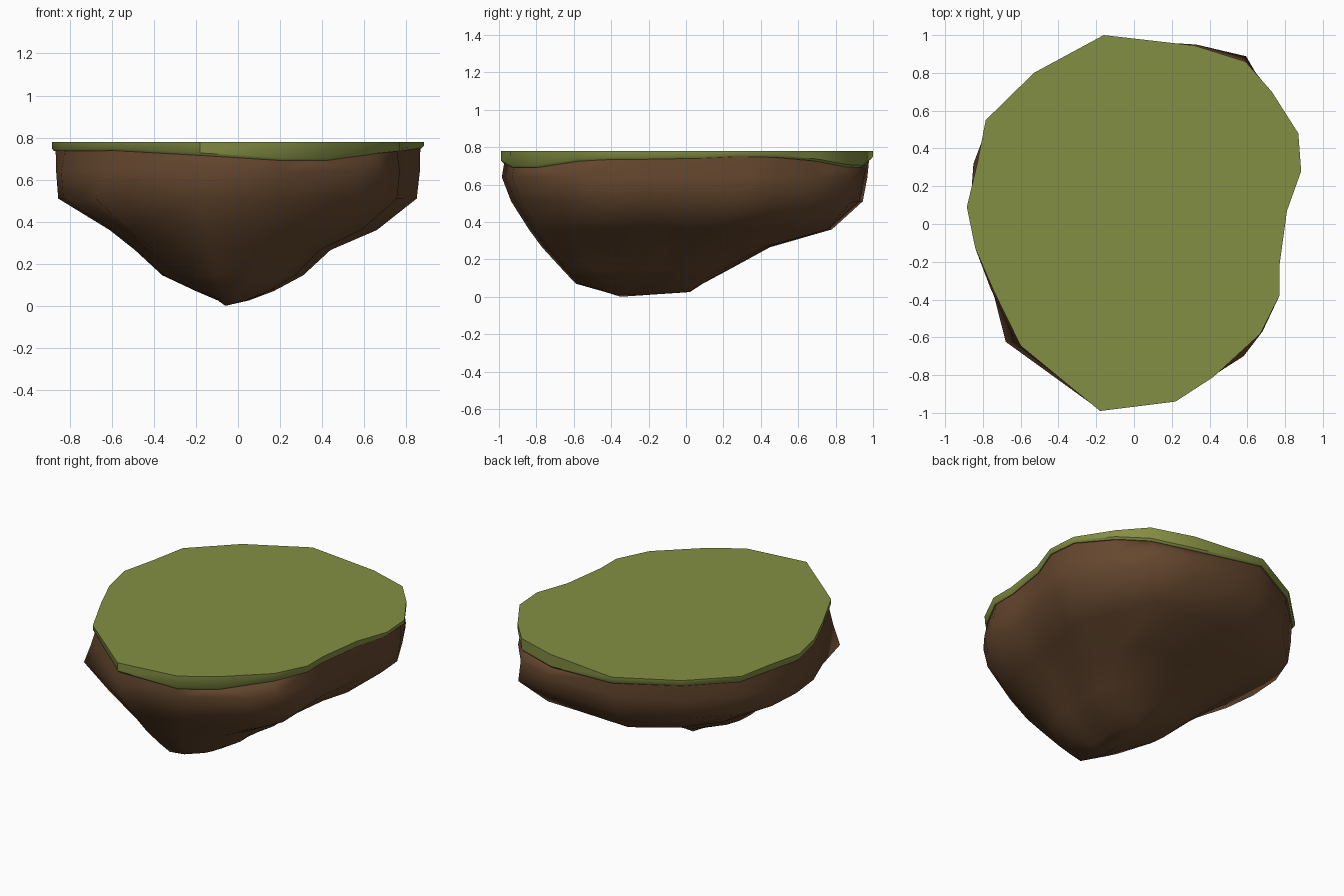
import bpy, bmesh

if "Cube" in bpy.data.objects:
    bpy.data.objects.remove(bpy.data.objects["Cube"])

TOP = 0.78
TIP = (-0.06, -0.35)  # lowest point of the rock

# Grass outline, clockwise from the back: x, y, height of the turf's lower edge
GRASS = [(-0.16, 1.0, .735), (0.32, 0.945, .69), (0.59, 0.86, .695), (0.73, 0.70, .725),
         (0.87, 0.48, .745), (0.885, 0.28, .75), (0.81, 0.07, .74), (0.77, -0.22, .735),
         (0.77, -0.38, .735), (0.67, -0.58, .725), (0.42, -0.81, .69), (0.22, -0.94, .69),
         (-0.18, -0.99, .715), (-0.60, -0.645, .738), (-0.74, -0.36, .735), (-0.84, -0.13, .735),
         (-0.885, 0.09, .735), (-0.83, 0.32, .735), (-0.785, 0.55, .74), (-0.53, 0.80, .74)]

# Widest outline of the rock
ROCK = [(-0.16, 0.97), (0.33, 0.95), (0.585, 0.875), (0.73, 0.695),
        (0.85, 0.47), (0.865, 0.28), (0.80, 0.07), (0.765, -0.20),
        (0.77, -0.38), (0.68, -0.57), (0.58, -0.70), (0.22, -0.93),
        (-0.18, -0.985), (-0.63, -0.62), (-0.76, -0.34), (-0.84, -0.13),
        (-0.865, 0.09), (-0.85, 0.32), (-0.77, 0.53), (-0.52, 0.78)]

# Rock levels: z, left, right, front, back extents
LEVELS = [(0.75, -.865, .86, -.965, .965), (0.64, -.865, .865, -.985, .97),
          (0.51, -.855, .85, -.935, .945), (0.36, -.61, .66, -.84, .78),
          (0.265, -.49, .44, -.77, .45), (0.145, -.36, .31, -.66, .23),
          (0.07, -.20, .17, -.59, .09), (0.025, -.095, .05, -.43, .02)]

# Corners of the rock that bulge out below the rim: outline index, strength
BULGES = {13: 0.2, 2: 0.06}


def material(name, rgb):
    m = bpy.data.materials.new(name)
    m.diffuse_color = (*rgb, 1)
    m.use_nodes = True
    m.node_tree.nodes["Principled BSDF"].inputs["Base Color"].default_value = m.diffuse_color
    return m


def loft(name, rings, mat, angle, tip=None):
    """Skin a stack of rings, cap the first, and cap or point the last."""
    bm = bmesh.new()
    vs = [[bm.verts.new(p) for p in r] for r in rings]
    n = len(rings[0])
    for a, b in zip(vs, vs[1:]):
        for i in range(n):
            j = (i + 1) % n
            bm.faces.new((a[i], a[j], b[j], b[i]))
    bm.faces.new(vs[0])
    if tip:
        t = bm.verts.new(tip)
        for i in range(n):
            bm.faces.new((vs[-1][i], vs[-1][(i + 1) % n], t))
    else:
        bm.faces.new(vs[-1])
    bmesh.ops.recalc_face_normals(bm, faces=bm.faces)
    me = bpy.data.meshes.new(name)
    bm.to_mesh(me)
    bm.free()
    me.materials.append(mat)
    ob = bpy.data.objects.new(name, me)
    bpy.context.collection.objects.link(ob)
    bpy.ops.object.select_all(action='DESELECT')
    ob.select_set(True)
    bpy.context.view_layer.objects.active = ob
    bpy.ops.object.shade_smooth_by_angle(angle=angle)
    return ob


def stretch(v, centre, limits, full):
    """Scale a coordinate so the outline's extremes land on the level's limits."""
    k = 1 if v > centre else 0
    return centre + (v - centre) * (limits[k] - centre) / (full[k] - centre)


def rock_ring(z, left, right, front, back):
    ring = []
    for i, (x, y) in enumerate(ROCK):
        x = stretch(x, TIP[0], (left, right), (-.865, .865))
        y = stretch(y, TIP[1], (front, back), (-.985, .97))
        # bulge is strongest at mid height, none at the rim or the tip
        s = 1 + BULGES.get(i, 0) * max(0, 1 - abs(z - 0.38) / 0.26)
        ring.append((TIP[0] + (x - TIP[0]) * s, TIP[1] + (y - TIP[1]) * s, z))
    return ring


grass = material("grass green", (0.230, 0.272, 0.056))
earth = material("earth brown", (0.132, 0.064, 0.028))

# Flat turf with an uneven hanging edge and a tucked underside
loft("grass_top", [
    [(x, y, TOP) for x, y, z in GRASS],
    [(x * .999, y * .999, z + .012) for x, y, z in GRASS],
    [(x * .988, y * .988, z) for x, y, z in GRASS],
    [(x * .94, y * .94, z + .005) for x, y, z in GRASS]], grass, 0.7)

# Tapering rock; its top ring is tucked just inside the turf
rings = [rock_ring(*lv) for lv in LEVELS]
rings[0] = [(x * .98, y * .98, z + .01) for x, y, z in GRASS]
loft("island_rock", rings, earth, 1.2, (*TIP, 0))
